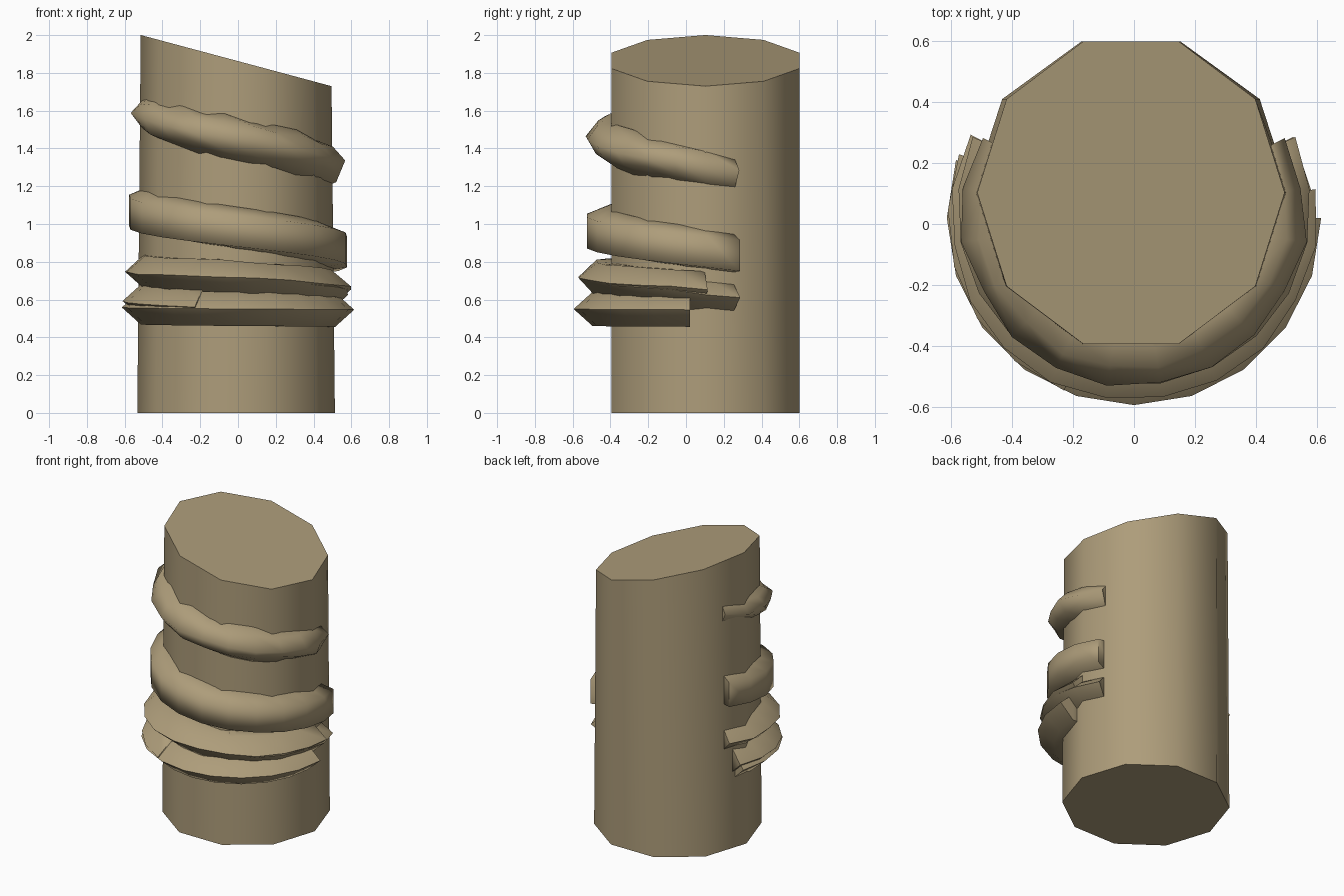
import bpy, bmesh, math, random

random.seed(4)
cube = bpy.data.objects.get("Cube")
if cube:
    bpy.data.objects.remove(cube, do_unlink=True)

tan = bpy.data.materials.new("dry_tan")
tan.use_nodes = True
COLOUR = (0.42, 0.335, 0.195, 1)
tan.diffuse_color = COLOUR
tan.node_tree.nodes["Principled BSDF"].inputs["Base Color"].default_value = COLOUR


def finish(bm, name, angle):
    bmesh.ops.recalc_face_normals(bm, faces=bm.faces)
    mesh = bpy.data.meshes.new(name)
    bm.to_mesh(mesh)
    bm.free()
    obj = bpy.data.objects.new(name, mesh)
    bpy.context.collection.objects.link(obj)
    mesh.materials.append(tan)
    bpy.ops.object.select_all(action='DESELECT')
    obj.select_set(True)
    bpy.context.view_layer.objects.active = obj
    bpy.ops.object.shade_smooth_by_angle(angle=math.radians(angle))


def skin(bm, loops):
    """Bridge consecutive closed loops of vertices and cap both ends."""
    n = len(loops[0])
    for a, b in zip(loops, loops[1:]):
        for i in range(n):
            j = (i + 1) % n
            bm.faces.new((a[i], a[j], b[j], b[i]))
    bm.faces.new(loops[0])
    bm.faces.new(loops[-1])


# Ten-sided post with a slanted cut top
bm = bmesh.new()
loops = []
for height, tilt in ((0, 0), (1.865, math.radians(15))):
    ring = []
    for i in range(10):
        a = math.tau * i / 10
        x, y = 0.523 * math.cos(a), 0.523 * math.sin(a)
        ring.append(bm.verts.new((x * math.cos(tilt) - 0.01, y + 0.103,
                                  height - x * math.sin(tilt))))
    loops.append(ring)
skin(bm, loops)
finish(bm, "post", 40)

# Band cross-sections: (offset from outer radius, height)
RIDGED = [(0, 0), (-0.1, 0.09), (-0.27, 0.09), (-0.27, -0.09), (-0.1, -0.09)]
ROUNDED = [(0, 0.01), (-0.06, 0.08), (-0.13, 0.11), (-0.24, 0.11),
           (-0.24, -0.11), (-0.13, -0.11), (-0.05, -0.06)]
FLAT = [(0, -0.085), (0, 0.08), (-0.12, 0.125), (-0.24, 0.125), (-0.24, -0.1)]


def band(name, profile, radius, cy, start, end, heights, rough=0.0):
    """Sweep a profile round the front; heights are at +x end, front, -x end."""
    bm = bmesh.new()
    steps = max(2, round((start - end) / 18))
    right, front, left = heights
    loops = []
    for s in range(steps + 1):
        deg = start + (end - start) * s / steps
        t = (deg + 90) / 110
        z = front + (right - front) * t if t > 0 else front - (left - front) * t
        a = math.radians(deg)
        ring = []
        for dr, dz in profile:
            r = radius + dr + random.uniform(-rough, rough)
            ring.append(bm.verts.new((r * math.cos(a), cy + r * math.sin(a),
                                      z + dz + random.uniform(-rough, rough))))
        loops.append(ring)
    skin(bm, loops)
    finish(bm, name, 88)


# Wrapped bands, lowest to highest, with short overlapping tails
band("lowest_band", RIDGED, 0.615, 0.02, 0, -198, (0.545, 0.55, 0.56))
band("lowest_band_tail", RIDGED, 0.612, 0.02, -112, -200, (0.55, 0.55, 0.60))
band("second_band", RIDGED, 0.60, 0.02, 9, -207, (0.65, 0.715, 0.755), 0.006)
band("second_band_tail", RIDGED, 0.59, 0.02, 27, -63, (0.62, 0.72, 0.76), 0.006)
band("third_band", FLAT, 0.58, 0.05, 24, -204, (0.84, 0.965, 1.09))
band("top_band", ROUNDED, 0.565, 0.03, 27, -207, (1.275, 1.45, 1.61), 0.012)
